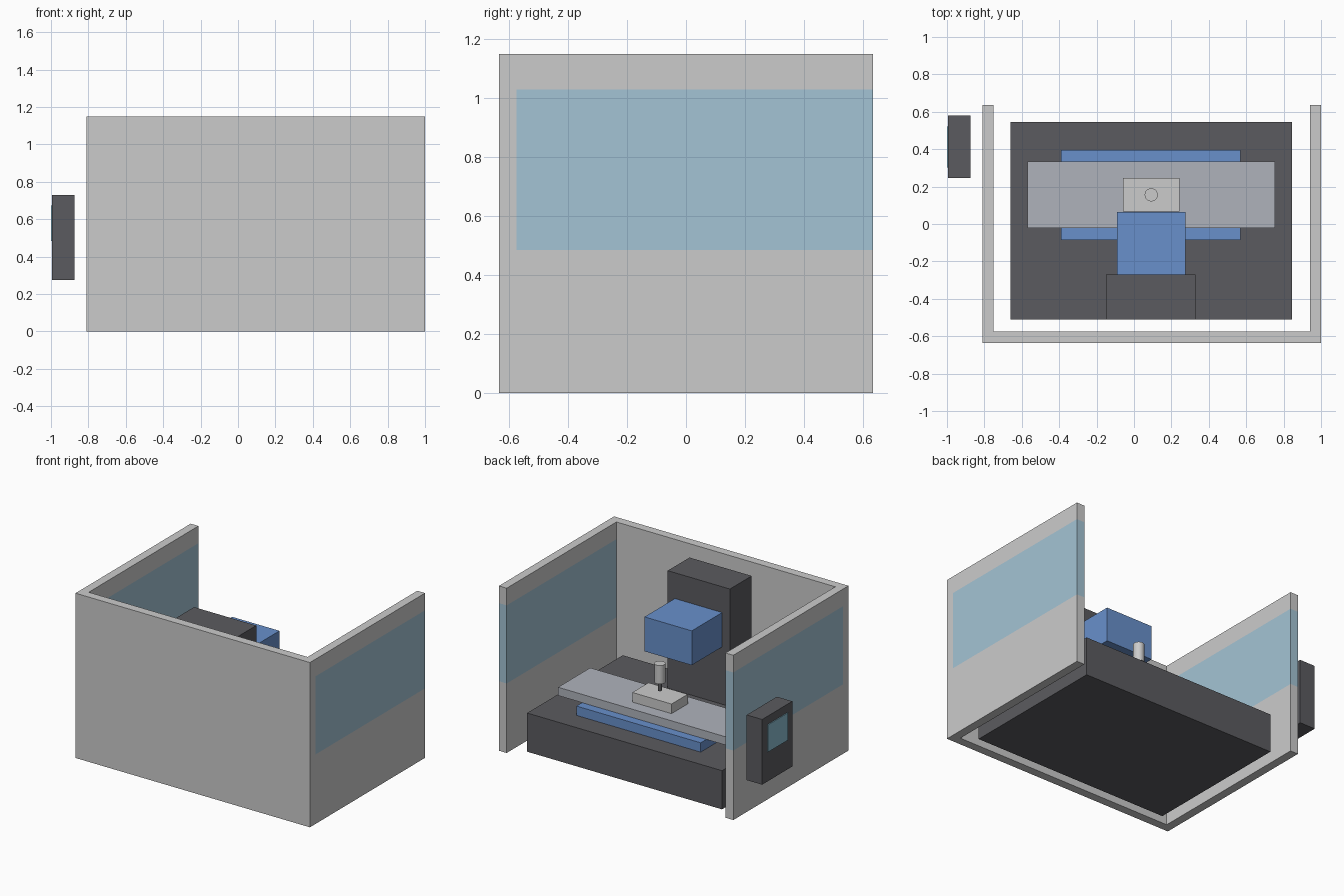
import bpy, bmesh

if "Cube" in bpy.data.objects:
    bpy.data.objects.remove(bpy.data.objects["Cube"])

def material(name, rgb):
    m = bpy.data.materials.new(name)
    m.diffuse_color = (*rgb, 1)
    m.use_nodes = True
    m.node_tree.nodes["Principled BSDF"].inputs["Base Color"].default_value = m.diffuse_color
    return m

DARK = material("dark_grey", (0.105, 0.105, 0.115))
BLUE = material("blue", (0.14, 0.28, 0.60))
GREY = material("panel_grey", (0.57, 0.57, 0.59))
STEEL = material("table_steel", (0.43, 0.45, 0.50))
GLASS = material("glass", (0.37, 0.55, 0.66))
SCREEN = material("screen_blue", (0.25, 0.50, 0.62))

def finish(name, bm, *mats):
    bmesh.ops.recalc_face_normals(bm, faces=bm.faces[:])
    me = bpy.data.meshes.new(name)
    bm.to_mesh(me)
    bm.free()
    for m in mats:
        me.materials.append(m)
    ob = bpy.data.objects.new(name, me)
    bpy.context.collection.objects.link(ob)
    return ob

def box(name, x, y, z, mat):
    bm = bmesh.new()
    bmesh.ops.create_cube(bm, size=1)
    for v in bm.verts:
        v.co = [lo + (c + 0.5) * (hi - lo) for c, (lo, hi) in zip(v.co, (x, y, z))]
    return finish(name, bm, mat)

def cylinder(name, r, z0, z1, mat, sides=32):
    bpy.ops.mesh.primitive_cylinder_add(vertices=sides, radius=r, depth=z1 - z0,
                                        location=(CX, CY, (z0 + z1) / 2))
    ob = bpy.context.object
    ob.name = name
    ob.data.materials.append(mat)
    bpy.ops.object.shade_smooth_by_angle()
    return ob

# Shared machine axis
CX, CY = 0.092, 0.156

# Enclosure: U-shaped wall, split at the window heights, open at the back
outline = [(-0.81, 0.635), (-0.81, -0.575), (-0.81, -0.635), (1.0, -0.635),
           (1.0, -0.575), (1.0, 0.635), (0.94, 0.635), (0.94, -0.575),
           (-0.75, -0.575), (-0.75, 0.635)]
bm = bmesh.new()
rings = [[bm.verts.new((x, y, z)) for x, y in outline] for z in (0, 0.485, 1.03, 1.15)]
n = len(outline)
side_faces = {0, 4, 5, 6, 8, 9}          # outline edges on the two side walls
for level in range(3):
    for i in range(n):
        a, b = rings[level], rings[level + 1]
        f = bm.faces.new((a[i], a[(i + 1) % n], b[(i + 1) % n], b[i]))
        if level == 1 and i in side_faces:
            f.material_index = 1
# edge 4 and 0 run along the outer sides; 5 and 9 are the open ends
for ring in (rings[0], rings[3]):
    for ids in ((0, 1, 8, 9), (1, 2, 3, 4, 7, 8), (4, 5, 6, 7)):
        bm.faces.new([ring[i] for i in ids])
finish("enclosure", bm, GREY, GLASS)

# Machine body
box("machine_base", (-0.66, 0.845), (-0.51, 0.545), (0, 0.27), DARK)
box("column", (-0.15, 0.33), (-0.51, -0.27), (0.27, 1.09), DARK)
box("spindle_head", (-0.09, 0.275), (-0.27, 0.065), (0.67, 0.91), BLUE)

# Work table stack
box("saddle", (-0.39, 0.57), (-0.085, 0.395), (0.27, 0.335), BLUE)
box("work_table", (-0.57, 0.755), (-0.022, 0.333), (0.335, 0.393), STEEL)
box("vise", (-0.06, 0.243), (0.066, 0.245), (0.393, 0.46), GREY)

# Spindle and cutting tool
cylinder("spindle", 0.035, 0.54, 0.67, GREY)
cylinder("cutting_tool", 0.012, 0.48, 0.54, DARK, 16)

# Control panel with its screen
box("control_panel", (-0.994, -0.875), (0.247, 0.58), (0.275, 0.73), DARK)
box("control_screen", (-1.0, -0.99), (0.302, 0.522), (0.482, 0.672), SCREEN)
